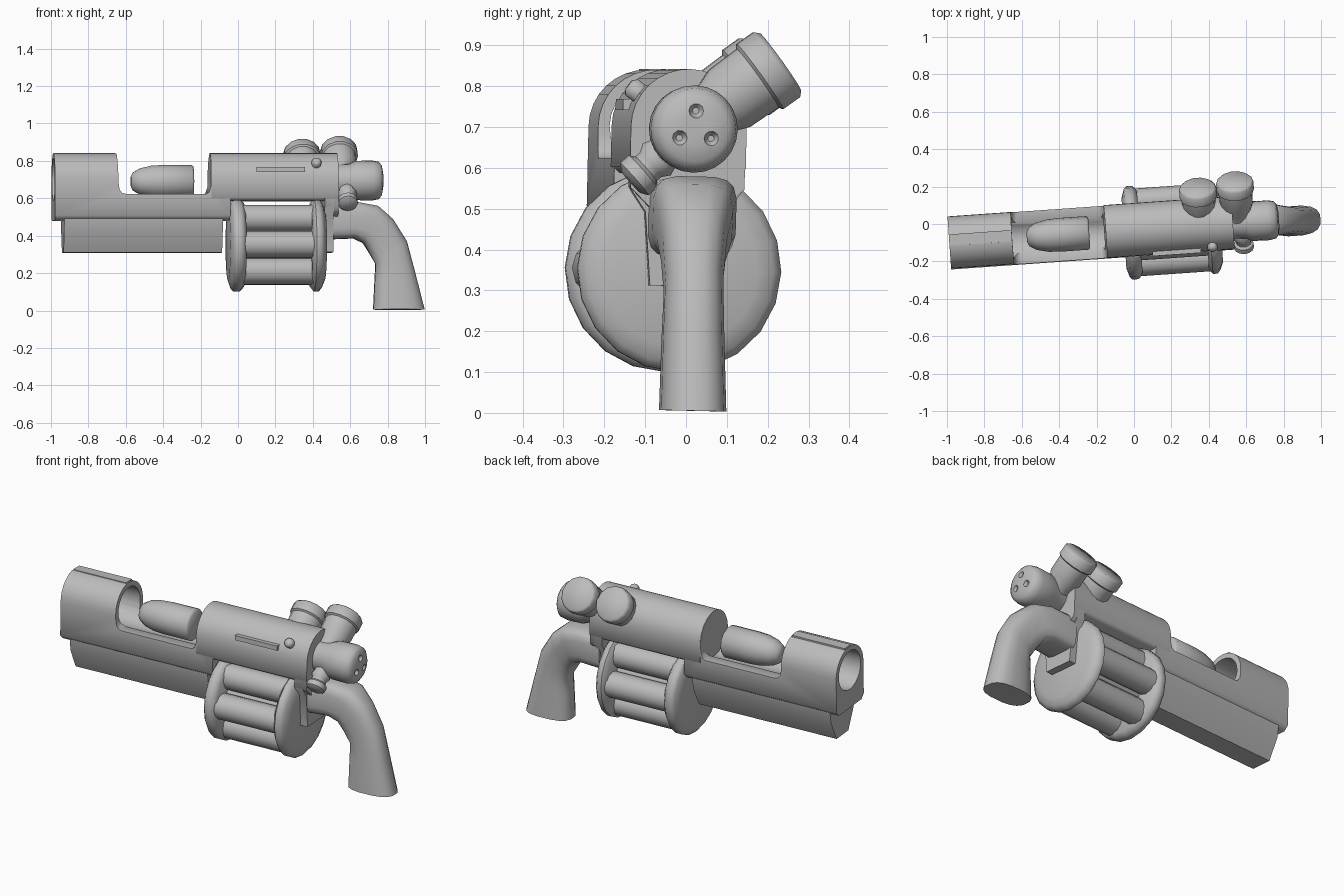
import bpy, bmesh, math
from mathutils import Matrix, Vector

if "Cube" in bpy.data.objects:
    bpy.data.objects.remove(bpy.data.objects["Cube"])

grey = bpy.data.materials.new("plain_grey")
grey.diffuse_color = (0.5, 0.5, 0.5, 1)
grey.use_nodes = True
grey.node_tree.nodes["Principled BSDF"].inputs["Base Color"].default_value = grey.diffuse_color
parts = []


def make(name, bm, keep=True):
    bmesh.ops.recalc_face_normals(bm, faces=bm.faces)
    me = bpy.data.meshes.new(name)
    bm.to_mesh(me)
    bm.free()
    me.materials.append(grey)
    ob = bpy.data.objects.new(name, me)
    bpy.context.collection.objects.link(ob)
    if keep:
        parts.append(ob)
    else:
        ob.hide_render = True
    return ob


def loft(name, rings, keep=True):
    """Skin a list of equal-length point rings and cap both ends."""
    bm = bmesh.new()
    vs = [[bm.verts.new(p) for p in r] for r in rings]
    n = len(rings[0])
    for a, b in zip(vs, vs[1:]):
        for i in range(n):
            j = (i + 1) % n
            bm.faces.new((a[i], a[j], b[j], b[i]))
    bm.faces.new(vs[0])
    bm.faces.new(vs[-1])
    return make(name, bm, keep)


def prism(name, prof, x0, x1, keep=True):
    return loft(name, [[(x, y, z) for y, z in prof] for x in (x0, x1)], keep)


def lathe(name, prof, origin, axis=(1, 0, 0), seg=20, keep=True):
    """Turn (distance, radius) points around an axis."""
    q = Vector(axis).normalized().to_track_quat('Z', 'Y')
    o = Vector(origin)
    rings = []
    for d, r in prof:
        rings.append([o + q @ Vector((r * math.cos(2 * math.pi * i / seg),
                                      r * math.sin(2 * math.pi * i / seg), d))
                      for i in range(seg)])
    return loft(name, rings, keep)


def cut(ob, cutters):
    for c in cutters:
        m = ob.modifiers.new("cut", 'BOOLEAN')
        m.operation = 'DIFFERENCE'
        m.solver = 'EXACT'
        m.object = c
    bpy.context.view_layer.update()
    dg = bpy.context.evaluated_depsgraph_get()
    me = bpy.data.meshes.new_from_object(ob.evaluated_get(dg))
    ob.modifiers.clear()
    ob.data = me
    for c in cutters:
        bpy.data.objects.remove(c)


def arch(r, low, cham):
    """Round-topped section with straight sides and chamfered bottom."""
    top = [(r * math.cos(math.pi * i / 16), 0.70 + r * math.sin(math.pi * i / 16))
           for i in range(17)]
    return top + [(-r, low + cham), (-r + cham, low), (r - cham, low), (r, low + cham)]


# barrel with bore and open breech
barrel = prism("barrel", arch(0.14, 0.48, 0.025), -0.99, -0.05)
bore = lathe("bore_cutter", [(0, 0.112), (0.86, 0.112)], (-1.02, 0, 0.70), seg=24, keep=False)
gap = [(-0.655, 0.9), (-0.65, 0.68), (-0.645, 0.645), (-0.63, 0.625), (-0.61, 0.62),
       (-0.18, 0.62), (-0.165, 0.63), (-0.155, 0.66), (-0.15, 0.9)]
breech = loft("breech_cutter", [[(x, y, z) for x, z in gap] for y in (-0.3, 0.3)], False)
cut(barrel, [bore, breech])
prism("muzzle_rib", [(-0.02, 0.82), (0.04, 0.82), (0.04, 0.842), (-0.02, 0.842)], -0.985, -0.66)

# tapered rail under the barrel
prism("under_rail", [(-0.125, 0.49), (0.125, 0.49), (0.115, 0.42), (0.06, 0.308),
                     (-0.06, 0.308), (-0.115, 0.42)], -0.94, -0.09)

# receiver and the frame behind the drum
prism("receiver", arch(0.142, 0.585, 0.015), -0.151, 0.53)
prism("rear_frame", [(-0.14, 0.72), (0.14, 0.72), (0.14, 0.55), (0.10, 0.49), (0.085, 0.31),
                     (-0.085, 0.31), (-0.10, 0.49), (-0.14, 0.55)], 0.455, 0.505)
prism("rear_collar", arch(0.14, 0.50, 0.05), 0.46, 0.53)

# loaded round in the breech
lathe("shell", [(0, 0.025), (0.012, 0.05), (0.05, 0.072), (0.11, 0.086), (0.17, 0.09),
                (0.325, 0.09), (0.335, 0.08)], (-0.575, 0, 0.69), seg=14)

# drum
DY, DZ = -0.008, 0.35
lathe("drum_front_plate", [(0, 0.19), (0.015, 0.235), (0.028, 0.25), (0.062, 0.25),
                           (0.085, 0.225)], (-0.055, DY, DZ))
lathe("drum_rear_plate", [(0, 0.225), (0.02, 0.25), (0.045, 0.25), (0.062, 0.23),
                          (0.078, 0.19)], (0.385, DY, DZ))
lathe("drum_core", [(0, 0.13), (0.40, 0.13)], (0, DY, DZ), seg=12)
for i in range(6):
    a = math.radians(60 * i)
    lathe("drum_chamber", [(0, 0.072), (0.40, 0.072)],
          (0.01, DY + 0.163 * math.cos(a), DZ + 0.163 * math.sin(a)), seg=12)

# rear knob with three dimples
knob = lathe("rear_knob", [(0, 0.085), (0.09, 0.088), (0.13, 0.105), (0.22, 0.107),
                           (0.255, 0.10), (0.27, 0.08), (0.277, 0.04)],
             (0.50, 0, 0.695), seg=24)
holes = []
for k in range(3):
    a = math.radians(90 + 120 * k)
    holes.append(lathe("dimple_cutter", [(0, 0.008), (0.012, 0.018), (0.05, 0.022)],
                       (0.762, 0.045 * math.cos(a), 0.695 + 0.045 * math.sin(a)),
                       seg=10, keep=False))
cut(knob, holes)

# two large side knobs
for x, s in ((0.555, 0), (0.355, -0.025)):
    lathe("side_knob", [(0, 0.07), (0.08 + s, 0.072), (0.12 + s, 0.088), (0.205 + s, 0.09),
                        (0.212 + s, 0.10), (0.262 + s, 0.10), (0.274 + s, 0.088)],
          (x, 0, 0.70), (0, 0.80, 0.60), 14)

# small knob on the near side
lathe("small_knob", [(0, 0.045), (0.10, 0.045), (0.12, 0.052), (0.14, 0.04), (0.155, 0.04),
                     (0.165, 0.053), (0.193, 0.053), (0.205, 0.035)],
      (0.58, 0.008, 0.70), (0, -0.74, -0.68), 12)

# bolt bar and its button
prism("bolt_bar", [(-0.15, 0.738), (-0.11, 0.738), (-0.11, 0.765), (-0.15, 0.765)], 0.09, 0.35)
lathe("bolt_button", [(0, 0.014), (0.04, 0.014), (0.045, 0.026), (0.07, 0.026), (0.08, 0.015)],
      (0.412, -0.078, 0.752), (0, -0.8, 0.6), 10)

# grip: front point, back point, half width, squareness, side shift
spans = [((0.49, 0.38), (0.49, 0.575), 0.105, 0.45, 0.012),
         ((0.62, 0.385), (0.64, 0.58), 0.103, 0.5, 0.012),
         ((0.67, 0.36), (0.75, 0.56), 0.093, 0.6, 0.008),
         ((0.70, 0.31), (0.83, 0.49), 0.08, 0.7, 0.003),
         ((0.735, 0.25), (0.905, 0.37), 0.072, 0.75, 0),
         ((0.73, 0.16), (0.95, 0.20), 0.076, 0.75, 0),
         ((0.722, 0.005), (1.0, 0.005), 0.081, 0.75, 0.002)]
rings = []
for f, b, w, e, sh in spans:
    ring = []
    for i in range(16):
        t = 2 * math.pi * (i + 0.5) / 16
        c, s = math.cos(t), math.sin(t)
        u = math.copysign(abs(c) ** e, c)
        v = math.copysign(abs(s) ** e, s)
        k = 0.5 + 0.5 * u
        ring.append((f[0] + (b[0] - f[0]) * k, sh + w * v, f[1] + (b[1] - f[1]) * k))
    rings.append(ring)
loft("grip", rings)

# slight turn and roll of the whole assembly, then shading
M = (Matrix.Translation((0, -0.03, 0.70)) @ Matrix.Rotation(math.radians(4), 4, 'Z')
     @ Matrix.Rotation(math.radians(-1.3), 4, 'X') @ Matrix.Translation((0, 0, -0.70)))
for ob in parts:
    ob.data.transform(M)
    ob.select_set(True)
bpy.context.view_layer.objects.active = parts[0]
bpy.ops.object.shade_smooth_by_angle(angle=math.radians(50))
